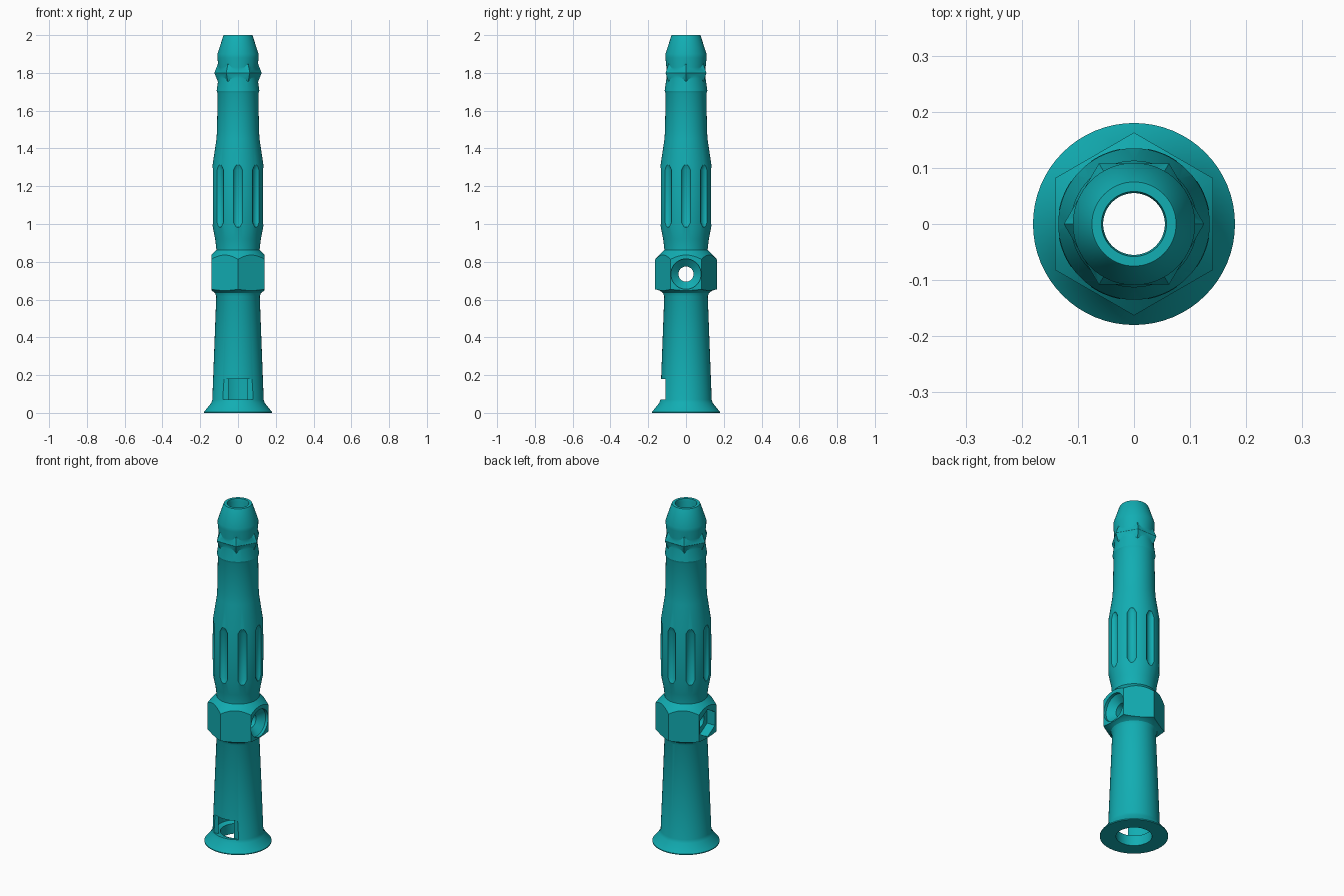
import bpy, math
from mathutils import Matrix, Vector

cube = bpy.data.objects.get("Cube")
if cube:
    bpy.data.objects.remove(cube, do_unlink=True)

teal = bpy.data.materials.new("teal plastic")
teal.use_nodes = True
COLOUR = (0.006, 0.42, 0.45, 1)
teal.diffuse_color = COLOUR
teal.node_tree.nodes["Principled BSDF"].inputs["Base Color"].default_value = COLOUR


def lathe(name, profile, sides=64, turn=0.0, matrix=None):
    """Closed solid of revolution about z from (radius, height) pairs, low to high."""
    verts, faces = [], []
    for r, z in profile:
        for i in range(sides):
            a = turn + math.tau * i / sides
            verts.append(Vector((r * math.cos(a), r * math.sin(a), z)))
    for k in range(len(profile) - 1):
        for i in range(sides):
            j = (i + 1) % sides
            lo, hi = k * sides, (k + 1) * sides
            faces.append((lo + i, lo + j, hi + j, hi + i))
    faces.append(tuple(reversed(range(sides))))
    faces.append(tuple(range(len(verts) - sides, len(verts))))
    if matrix:
        verts = [matrix @ v for v in verts]
    mesh = bpy.data.meshes.new(name)
    mesh.from_pydata(verts, [], faces)
    mesh.materials.append(teal)
    ob = bpy.data.objects.new(name, mesh)
    bpy.context.collection.objects.link(ob)
    return ob


def combine(target, tool, operation):
    """Apply a boolean and discard the tool."""
    mod = target.modifiers.new("boolean", "BOOLEAN")
    mod.operation = operation
    mod.solver = "EXACT"
    mod.object = tool
    bpy.context.view_layer.objects.active = target
    bpy.ops.object.modifier_apply(modifier=mod.name)
    bpy.data.objects.remove(tool, do_unlink=True)


# Outer tube: flared foot, tapered barrel, swollen grip, waisted neck, tapered tip
body = lathe("tube_body", [
    (0.18, 0), (0.18, 0.005), (0.142, 0.052), (0.136, 0.07), (0.115, 0.62),
    (0.115, 0.87), (0.121, 0.92), (0.135, 0.99), (0.136, 1.15), (0.135, 1.31),
    (0.114, 1.45), (0.111, 1.5), (0.108, 1.69), (0.113, 1.705), (0.104, 1.77),
    (0.104, 1.83), (0.109, 1.88), (0.109, 1.9), (0.078, 1.995), (0.075, 2.0)])

# Hexagonal collar with chamfered corners
collar = lathe("collar", [(0.163, 0.6), (0.163, 0.9)], 6, math.pi / 6)
chamfer = lathe("chamfer", [(0.113, 0.612), (0.122, 0.635), (0.14, 0.648),
                            (0.166, 0.655), (0.166, 0.81), (0.113, 0.865)])
combine(collar, chamfer, "INTERSECT")
combine(body, collar, "UNION")

# Faceted ridge on the neck
ridge = lathe("ridge", [(0.09, 1.71), (0.125, 1.8), (0.09, 1.89)], 6)
combine(body, ridge, "UNION")

# Bore with a wider chamber at the foot
bore = lathe("bore", [(0.095, -0.1), (0.095, 0.06), (0.12, 0.07), (0.12, 0.18),
                      (0.1, 0.5), (0.055, 0.6), (0.055, 1.985), (0.06, 2.01),
                      (0.06, 2.1)])
combine(body, bore, "DIFFERENCE")

# Cross hole, countersunk on one side with a hexagonal pocket on the other
across = Matrix.Translation((0, 0, 0.735)) @ Matrix.Rotation(math.pi / 2, 4, "Y")
hole = lathe("cross_hole", [(0.04, -0.3), (0.04, 0.09), (0.08, 0.125), (0.08, 0.3)],
             48, 0, across)
combine(body, hole, "DIFFERENCE")
pocket = lathe("hex_pocket", [(0.08, -0.3), (0.08, -0.09)], 6, 0, across)
combine(body, pocket, "DIFFERENCE")

# Flat window cut into the front of the foot
window_place = Matrix.Translation((0, -0.209, 0.125)) @ Matrix.Diagonal((0.16, 0.2, 0.11, 1))
window = lathe("window", [(math.sqrt(0.5), -0.5), (math.sqrt(0.5), 0.5)], 4,
               math.pi / 4, window_place)
combine(body, window, "DIFFERENCE")

# Eight round-ended flutes around the grip
for i in range(8):
    a = math.tau * i / 8
    place = Matrix.Translation((0.15 * math.cos(a), 0.15 * math.sin(a), 0))
    flute = lathe("flute", [(0.004, 0.975), (0.018, 0.983), (0.03, 1.01),
                            (0.03, 1.285), (0.018, 1.312), (0.004, 1.32)],
                  24, 0, place)
    combine(body, flute, "DIFFERENCE")

bpy.ops.object.select_all(action="DESELECT")
body.select_set(True)
bpy.context.view_layer.objects.active = body
bpy.ops.object.shade_smooth_by_angle(angle=math.radians(25))
